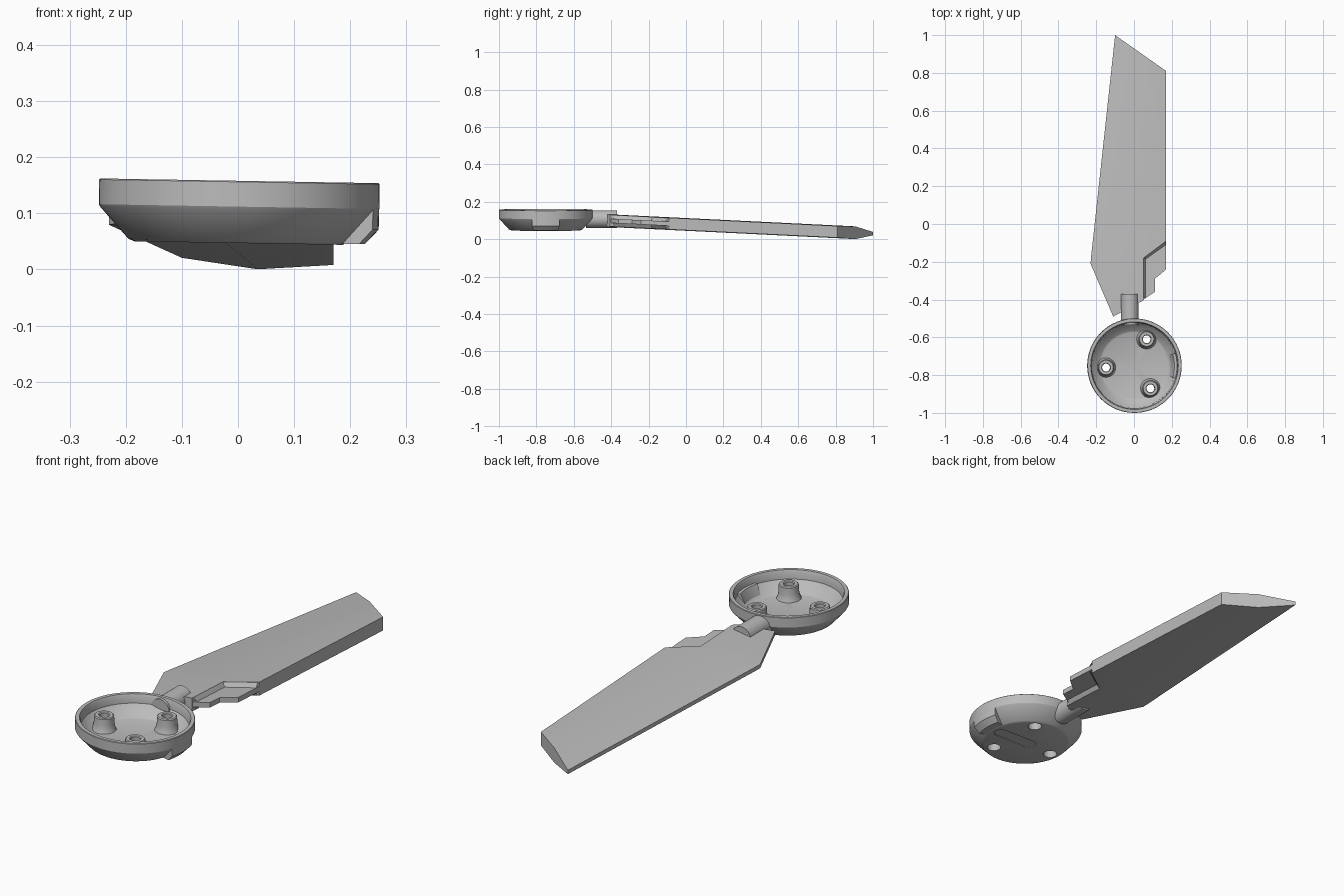
import bpy, bmesh, math
from mathutils import Matrix, Vector

cube = bpy.data.objects.get("Cube")
if cube:
    bpy.data.objects.remove(cube, do_unlink=True)

grey = bpy.data.materials.new("plain grey")
grey.use_nodes = True
COL = (0.5, 0.5, 0.5, 1)
grey.diffuse_color = COL
grey.node_tree.nodes["Principled BSDF"].inputs["Base Color"].default_value = COL

HUB = Vector((0, -0.75, 0))
TILT = 0.017


def finish(bm, name, hub=False, angle=30):
    """Turn a bmesh into a shaded object; hub parts share one tilt."""
    bmesh.ops.remove_doubles(bm, verts=bm.verts, dist=1e-5)
    bmesh.ops.recalc_face_normals(bm, faces=bm.faces)
    me = bpy.data.meshes.new(name)
    bm.to_mesh(me)
    bm.free()
    me.materials.append(grey)
    ob = bpy.data.objects.new(name, me)
    bpy.context.collection.objects.link(ob)
    if hub:
        ob.location = HUB
        ob.rotation_euler.y = TILT
    activate(ob)
    bpy.ops.object.shade_smooth_by_angle(angle=math.radians(angle))
    return ob


def activate(ob):
    bpy.ops.object.select_all(action='DESELECT')
    ob.select_set(True)
    bpy.context.view_layer.objects.active = ob


def lathe(name, loop, at=(0, 0), steps=64, sector=None):
    """Spin a closed (radius, z) loop about a vertical axis, fully or over a sector."""
    bm = bmesh.new()
    vs = [bm.verts.new((r, 0, z)) for r, z in loop]
    es = [bm.edges.new((vs[i], vs[(i + 1) % len(vs)])) for i in range(len(vs))
          if loop[i][0] + loop[(i + 1) % len(vs)][0] > 0]
    sweep = sector or math.tau
    bmesh.ops.spin(bm, geom=vs + es, cent=(0, 0, 0), axis=(0, 0, 1),
                   angle=sweep, steps=steps)
    bmesh.ops.remove_doubles(bm, verts=bm.verts, dist=1e-5)
    if sector:
        bmesh.ops.holes_fill(bm, edges=[e for e in bm.edges if e.is_boundary])
        bmesh.ops.rotate(bm, verts=bm.verts, matrix=Matrix.Rotation(-sector / 2, 3, 'Z'))
    bmesh.ops.translate(bm, verts=bm.verts, vec=(*at, 0))
    return finish(bm, name, hub=True)


def cut(target, cutter):
    """Subtract a helper and discard it."""
    cutter.hide_render = True
    activate(target)
    m = target.modifiers.new("cut", 'BOOLEAN')
    m.operation, m.solver, m.object = 'DIFFERENCE', 'EXACT', cutter
    bpy.ops.object.modifier_apply(modifier=m.name)
    bpy.data.objects.remove(cutter, do_unlink=True)


def prism(name, outline, low, high, hub=False):
    """Extrude an xy outline between two height functions of (x, y)."""
    bm = bmesh.new()
    bot = [bm.verts.new((x, y, low(x, y))) for x, y in outline]
    top = [bm.verts.new((x, y, high(x, y))) for x, y in outline]
    bm.faces.new(bot[::-1])
    bm.faces.new(top)
    n = len(outline)
    for i in range(n):
        j = (i + 1) % n
        bm.faces.new((bot[i], bot[j], top[j], top[i]))
    return finish(bm, name, hub)


# Hub cup with chamfered underside and hollow top
cup = lathe("hub_cup", [(0, .047), (.185, .047), (.196, .051), (.247, .107), (.25, .112),
                        (.25, .156), (.248, .158), (.232, .158), (.228, .15), (.225, .118),
                        (.185, .072), (.175, .068), (0, .068)])

# Screw bosses with counterbored holes through the floor
for i, (x, y) in enumerate([(.065, .14), (-.15, -.01), (.085, -.12)]):
    cut(cup, lathe("hole_cutter", [(0, .03), (.03, .03), (.03, .08), (0, .08)], (x, y), 24))
    lathe(f"screw_boss_{i + 1}", [(.03, .06), (.03, .09), (.021, .09), (.021, .13), (.024, .134),
                                  (.038, .134), (.042, .13), (.043, .1), (.047, .08),
                                  (.052, .068), (.048, .06)], (x, y), 24)

# Shallow rounded slot on the underside
half = .03
slot = [(-.02 + half * math.cos(a), half * math.sin(a))
        for a in [math.pi / 2 + k * math.pi / 10 for k in range(11)]]
slot += [(.145 + half * math.cos(a), half * math.sin(a))
         for a in [-math.pi / 2 + k * math.pi / 10 for k in range(11)]]
cut(cup, prism("slot_cutter", slot, lambda x, y: .03, lambda x, y: .051, hub=True))
activate(cup)
bpy.ops.object.shade_smooth_by_angle(angle=math.radians(30))

# Lug filling the chamfer on the left side, with its inner step
lathe("side_lug", [(.185, .049), (.225, .049), (.2495, .075), (.2495, .125), (.212, .125), (.19, .075)],
      steps=10, sector=math.radians(34))


# Blade mid plane slopes down towards the tip
def mid(y):
    return .089 - .049 * (y + .21)


# Blade body: thin trailing edge, crease half way, thick leading edge
stations = [((-.11, -.49), (.05, -.405)), ((-.23, -.21), (.05, -.21)),
            ((-.227, -.17), (.05, -.18)), ((-.218, -.09), (.17, -.09)),
            ((-.10, 1.0), (.17, .81))]
bm = bmesh.new()
rings = []
for (lx, ly), (rx, ry) in stations:
    cx = (lx + .17) / 2
    cy = ly + (ry - ly) * (cx - lx) / (rx - lx)
    pts = [(lx, ly, .009), (cx, cy, .034), (rx, ry, .031)]
    ring = [bm.verts.new((x, y, mid(y) + h)) for x, y, h in pts]
    ring += [bm.verts.new((x, y, mid(y) - h)) for x, y, h in reversed(pts)]
    rings.append(ring)
for a, b in zip(rings, rings[1:]):
    for i in range(6):
        j = (i + 1) % 6
        bm.faces.new((a[i], a[j], b[j], b[i]))
bm.faces.new(rings[0])
bm.faces.new(rings[-1])
finish(bm, "blade", angle=25)

# Thin stepped flange beside the blade root
prism("root_flange", [(.03, -.416), (.05, -.40), (.11, -.36), (.11, -.29), (.135, -.27),
                      (.17, -.24), (.17, -.085), (.03, -.19)],
      lambda x, y: mid(y) - .012, lambda x, y: mid(y) + .011)

# Sloped shoulder softening the step between blade and flange
path = [(.05, -.39), (.05, -.18), (.165, -.094)]
bm = bmesh.new()
for side in (1, -1):
    up = [bm.verts.new((x, y, mid(y) + side * .030)) for x, y in path]
    foot = [bm.verts.new((x + dx, y + dy, mid(y + dy) + side * .0105))
            for (x, y), (dx, dy) in zip(path, [(.012, 0), (.012, -.006), (.005, -.015)])]
    for i in range(2):
        bm.faces.new((up[i], up[i + 1], foot[i + 1], foot[i]))
finish(bm, "step_shoulder")

# Round shaft joining blade and hub
bm = bmesh.new()
bmesh.ops.create_cone(bm, cap_ends=True, segments=32, radius1=.047, radius2=.047, depth=.165,
                      matrix=Matrix.Translation((-.022, -.4525, .107)) @ Matrix.Rotation(math.pi / 2, 4, 'X'))
finish(bm, "blade_shaft")
